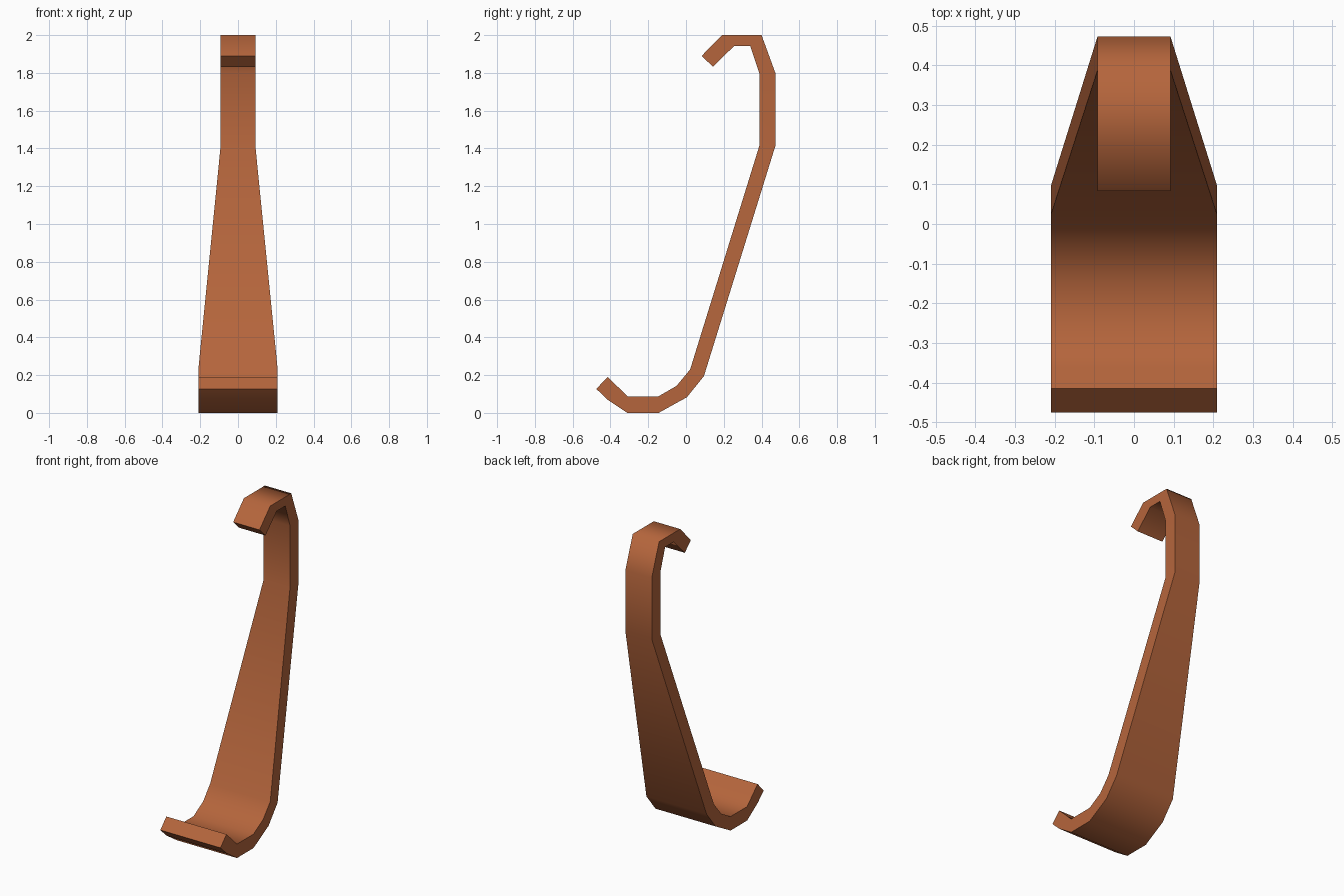
import bpy, bmesh

if "Cube" in bpy.data.objects:
    bpy.data.objects.remove(bpy.data.objects["Cube"])

# Section stations along the strap: outer (y, z), inner (y, z), half width
W, N = 0.21, 0.092
stations = [
    ((-0.475, 0.127), (-0.415, 0.19), W),
    ((-0.415, 0.07), (-0.363, 0.14), W),
    ((-0.31, 0.0), (-0.31, 0.088), W),
    ((-0.145, 0.0), (-0.145, 0.088), W),
    ((0.005, 0.083), (-0.05, 0.143), W),
    ((0.095, 0.195), (0.022, 0.23), W),
    ((0.473, 1.413), (0.388, 1.413), N),
    ((0.473, 1.80), (0.388, 1.80), N),
    ((0.40, 2.0), (0.34, 1.943), N),
    ((0.19, 2.0), (0.255, 1.943), N),
    ((0.083, 1.89), (0.143, 1.832), N),
]

# Bent strap: bridge a rectangular section through all stations
bm = bmesh.new()
rings = []
for o, i, w in stations:
    rings.append([bm.verts.new(p) for p in (
        (-w, *o), (w, *o), (w, *i), (-w, *i))])
for a, b in zip(rings, rings[1:]):
    for k in range(4):
        j = (k + 1) % 4
        bm.faces.new((a[k], a[j], b[j], b[k]))
bm.faces.new(rings[0])
bm.faces.new(rings[-1])
bmesh.ops.recalc_face_normals(bm, faces=bm.faces)

# Smooth along the bends, sharp along the rims and end caps
for f in bm.faces:
    f.smooth = True
cross = {frozenset((a[k], a[(k + 1) % 4])) for a in rings[1:-1] for k in range(4)}
for e in bm.edges:
    e.smooth = frozenset(e.verts) in cross

mesh = bpy.data.meshes.new("hook_strap")
bm.to_mesh(mesh)
bm.free()
strap = bpy.data.objects.new("hook_strap", mesh)
bpy.context.collection.objects.link(strap)

# Copper colour
mat = bpy.data.materials.new("copper")
mat.diffuse_color = (0.46, 0.13, 0.045, 1)
mat.use_nodes = True
mat.node_tree.nodes["Principled BSDF"].inputs["Base Color"].default_value = mat.diffuse_color
mesh.materials.append(mat)
